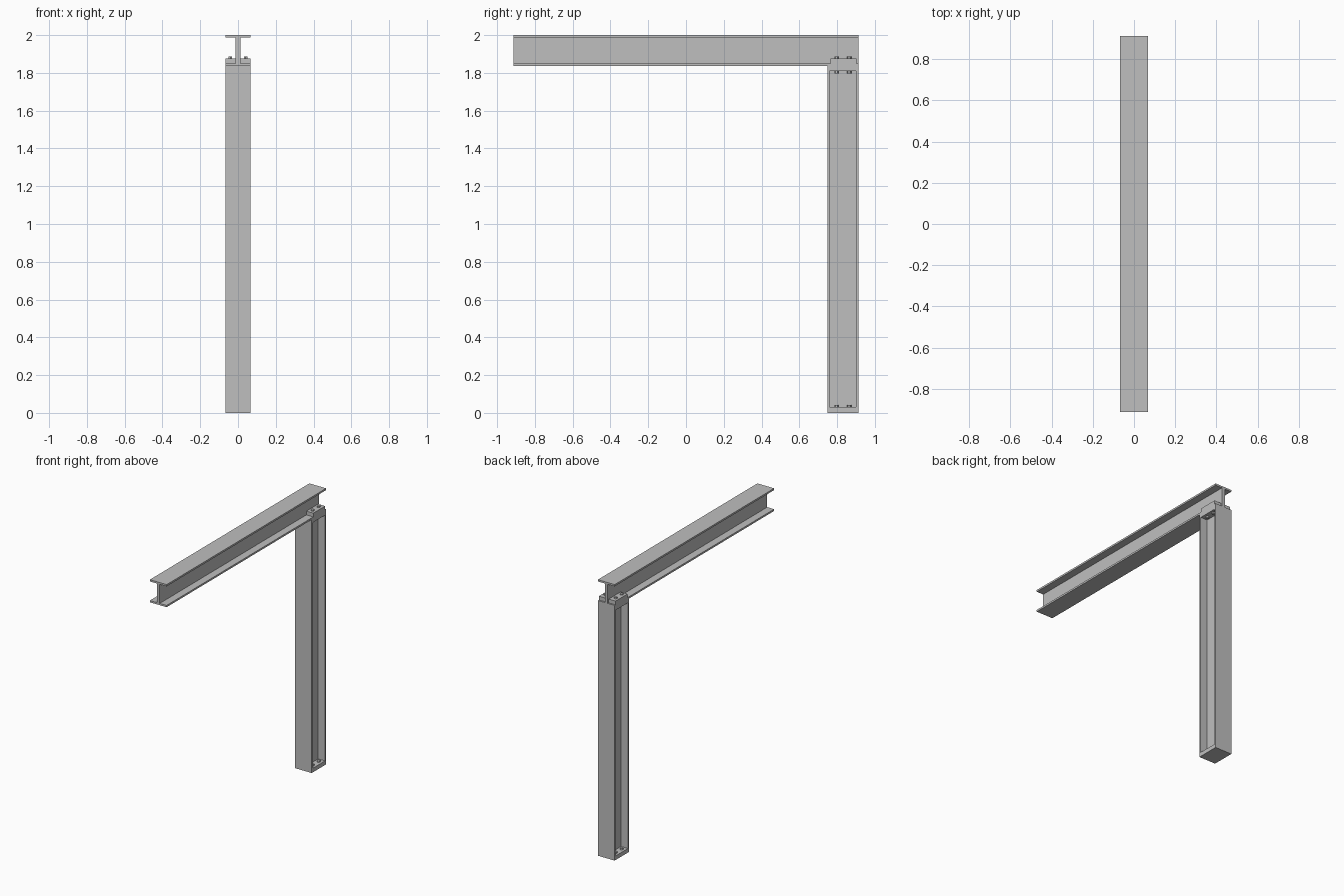
import bpy, bmesh, math
from mathutils import Matrix

if "Cube" in bpy.data.objects:
    bpy.data.objects.remove(bpy.data.objects["Cube"])

steel = bpy.data.materials.new("steel_grey")
steel.diffuse_color = (0.52, 0.52, 0.52, 1)
steel.use_nodes = True
steel.node_tree.nodes["Principled BSDF"].inputs["Base Color"].default_value = steel.diffuse_color

HALF_W = 0.067      # half flange width
FLANGE = 0.013      # flange thickness
WEB = 0.012         # half web thickness
BEAM_Z0, BEAM_Z1 = 1.836, 2.0
COL_Y0, COL_Y1 = 0.748, 0.913


def finish(name, bm):
    bmesh.ops.recalc_face_normals(bm, faces=bm.faces)
    mesh = bpy.data.meshes.new(name)
    bm.to_mesh(mesh)
    bm.free()
    mesh.materials.append(steel)
    obj = bpy.data.objects.new(name, mesh)
    bpy.context.collection.objects.link(obj)
    return obj


def i_section(name, lo, hi, start, end, place):
    """Extrude an I profile (width x depth) along its length."""
    half = [(HALF_W, lo), (HALF_W, lo + FLANGE), (WEB, lo + FLANGE),
            (WEB, hi - FLANGE), (HALF_W, hi - FLANGE), (HALF_W, hi)]
    profile = half + [(-w, d) for w, d in reversed(half)]
    bm = bmesh.new()
    face = bm.faces.new([bm.verts.new(place(w, d, start)) for w, d in profile])
    new = bmesh.ops.extrude_face_region(bm, geom=[face])["geom"]
    shift = [b - a for a, b in zip(place(0, 0, start), place(0, 0, end))]
    bmesh.ops.translate(bm, vec=shift,
                        verts=[v for v in new if isinstance(v, bmesh.types.BMVert)])
    return finish(name, bm)


def box(name, x, y, z):
    bm = bmesh.new()
    m = Matrix.Translation([sum(r) / 2 for r in (x, y, z)])
    m = m @ Matrix.Diagonal([r[1] - r[0] for r in (x, y, z)] + [1])
    bmesh.ops.create_cube(bm, size=1, matrix=m)
    return finish(name, bm)


def cylinder(name, x, y, z0, z1, radius, sides):
    bm = bmesh.new()
    bmesh.ops.create_cone(bm, cap_ends=True, segments=sides, radius1=radius,
                          radius2=radius, depth=z1 - z0,
                          matrix=Matrix.Translation((x, y, (z0 + z1) / 2)))
    return finish(name, bm)


# Main members
i_section("roof_beam", BEAM_Z0, BEAM_Z1, -0.913, 0.913, lambda w, d, l: (w, l, d))
i_section("column", COL_Y0, COL_Y1, 0, BEAM_Z0, lambda w, d, l: (w, d, l))

plate_y = (COL_Y0 + FLANGE, COL_Y1 - FLANGE)
for side, label in ((-1, "left"), (1, "right")):
    xs = sorted((side * WEB, side * HALF_W))
    # Plates between the flanges and on the lower beam flange
    box("base_plate_" + label, xs, plate_y, (0, 0.03))
    box("cap_plate_" + label, xs, plate_y, (1.81, BEAM_Z0))
    box("clamp_plate_" + label, xs, (0.766, 0.902), (BEAM_Z0 + FLANGE, 1.876))
    # Hexagonal bolt heads and nuts
    for y in (0.796, 0.864):
        x = side * 0.041
        cylinder("clamp_bolt_head_" + label, x, y, 1.876, 1.886, 0.011, 6)
        cylinder("clamp_bolt_nut_" + label, x, y, 1.798, 1.81, 0.011, 6)
        cylinder("base_bolt_head_" + label, x, y, 0.03, 0.042, 0.011, 6)
